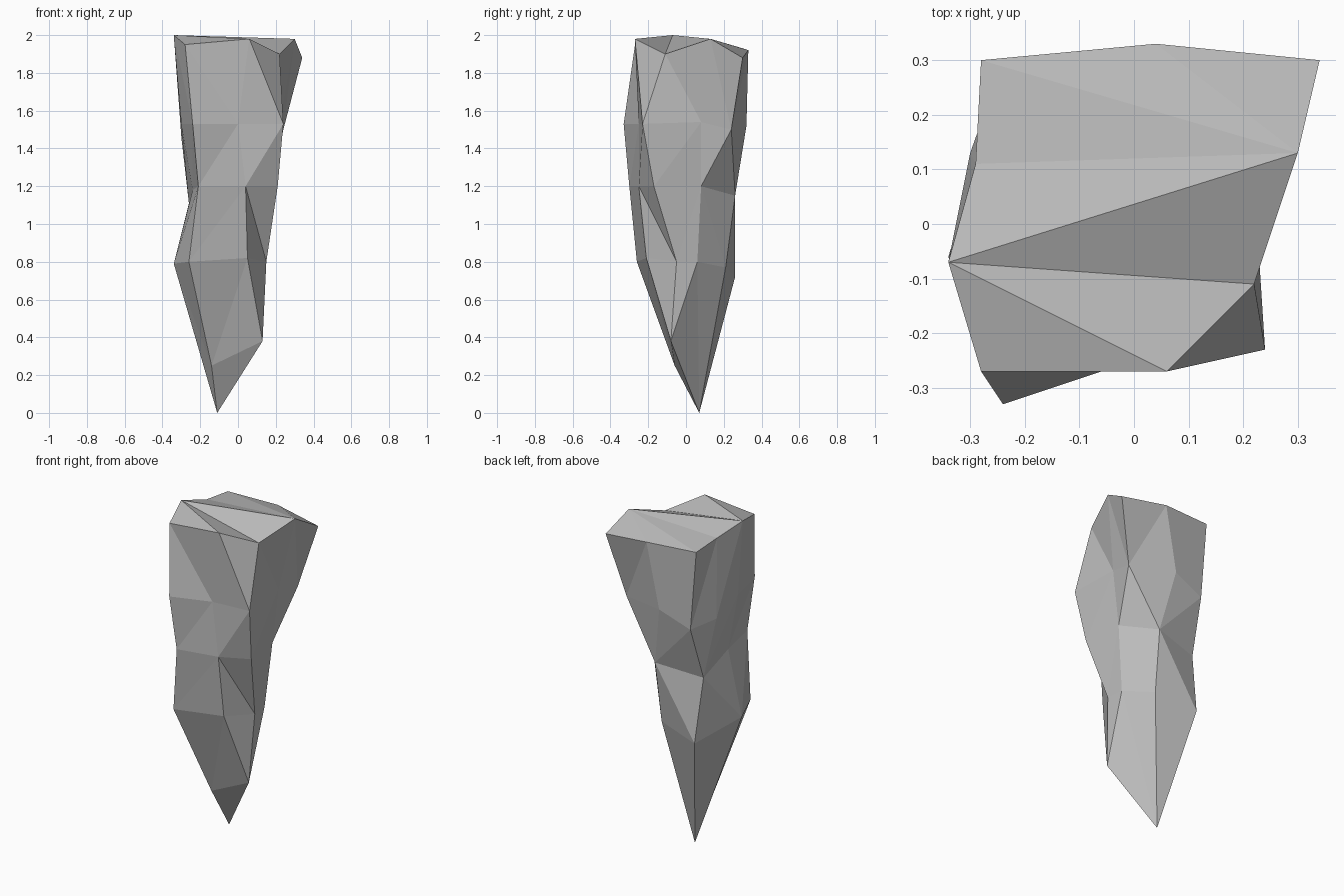
import bpy
import bmesh
from mathutils import Vector

default_cube = bpy.data.objects.get("Cube")
if default_cube:
    bpy.data.objects.remove(default_cube, do_unlink=True)


def make_material(name, colour):
    material = bpy.data.materials.new(name)
    material.use_nodes = True
    material.diffuse_color = colour
    shader = material.node_tree.nodes["Principled BSDF"]
    shader.inputs["Base Color"].default_value = colour
    shader.inputs["Roughness"].default_value = 0.9
    return material


# Rough sections of the rock, counter-clockwise from the front left corner
tip = (-.11, .07, 0)
front_chip = (-.14, -.06, .25)
side_chip = (.13, -.08, .38)
waist_side = (.18, .08, 1.2)
waist_back = (-.26, .2, 1.11)
lower_side = (.14, .06, .8)
lower_back = (-.24, .26, .72)

crown = [(-.28, -.27, 1.95), (.06, -.27, 1.98), (.22, -.11, 1.9),
         (.3, .13, 1.98), (.34, .3, 1.88), (.04, .33, 1.92),
         (-.28, .3, 1.93), (-.29, .11, 1.95), (-.34, -.07, 2)]
shoulder = [(-.24, -.33, 1.53), (0, -.25, 1.53), (.24, -.23, 1.53),
            (.22, .08, 1.54), (.24, .24, 1.5), (-.04, .32, 1.52),
            (-.24, .3, 1.44), (-.3, .13, 1.46), (-.3, -.08, 1.53)]
waist = [(-.21, -.3, 1.2), (.04, -.25, 1.2), (.21, -.17, 1.2),
         waist_side, waist_side, (.03, .26, 1.15),
         waist_back, waist_back, (-.24, -.07, 1.18)]
lower = [(-.26, -.26, .8), (.05, -.21, .82), (.15, -.05, .8),
         lower_side, lower_side, (.02, .21, .77),
         lower_back, lower_back, (-.34, -.06, .79)]
count = len(crown)
chips = [front_chip, side_chip, side_chip] + [tip] * (count - 3)
point = [tip] * count
sections = [crown, shoulder, waist, lower, chips, point]

# Which way each facet is split: "d" falls to the right, "u" rises
splits = ["dddduuuud", "uuuuduuuu", "uduuddddu", "uuuuuuuud", "uuuuuuuuu"]

bm = bmesh.new()
corners = {}


def corner(position):
    """Return one shared vertex for each position."""
    if position not in corners:
        corners[position] = bm.verts.new(Vector(position))
    return corners[position]


def facet(*positions):
    """Add a triangle unless its corners have merged."""
    if len(set(positions)) == len(positions):
        bm.faces.new([corner(p) for p in positions])


# Chipped sides
for upper, under, split in zip(sections, sections[1:], splits):
    for i in range(count):
        j = (i + 1) % count
        if split[i] == "d":
            facet(upper[i], under[i], under[j])
            facet(upper[i], under[j], upper[j])
        else:
            facet(upper[i], under[i], upper[j])
            facet(upper[j], under[i], under[j])

# Broken top: two fans meeting along a ridge
front_left, front, front_right, ridge_right, right_back, back, left_back, left, ridge_left = crown
front_edge = [front_left, front, front_right, ridge_right]
for a, b in zip(front_edge, front_edge[1:]):
    facet(ridge_left, a, b)
back_edge = [right_back, back, left_back, left, ridge_left]
for a, b in zip(back_edge, back_edge[1:]):
    facet(ridge_right, a, b)

bmesh.ops.recalc_face_normals(bm, faces=bm.faces[:])
mesh = bpy.data.meshes.new("rock_spire")
bm.to_mesh(mesh)
bm.free()

rock = bpy.data.objects.new("rock_spire", mesh)
bpy.context.collection.objects.link(rock)
mesh.materials.append(make_material("stone grey", (0.5, 0.5, 0.5, 1)))
